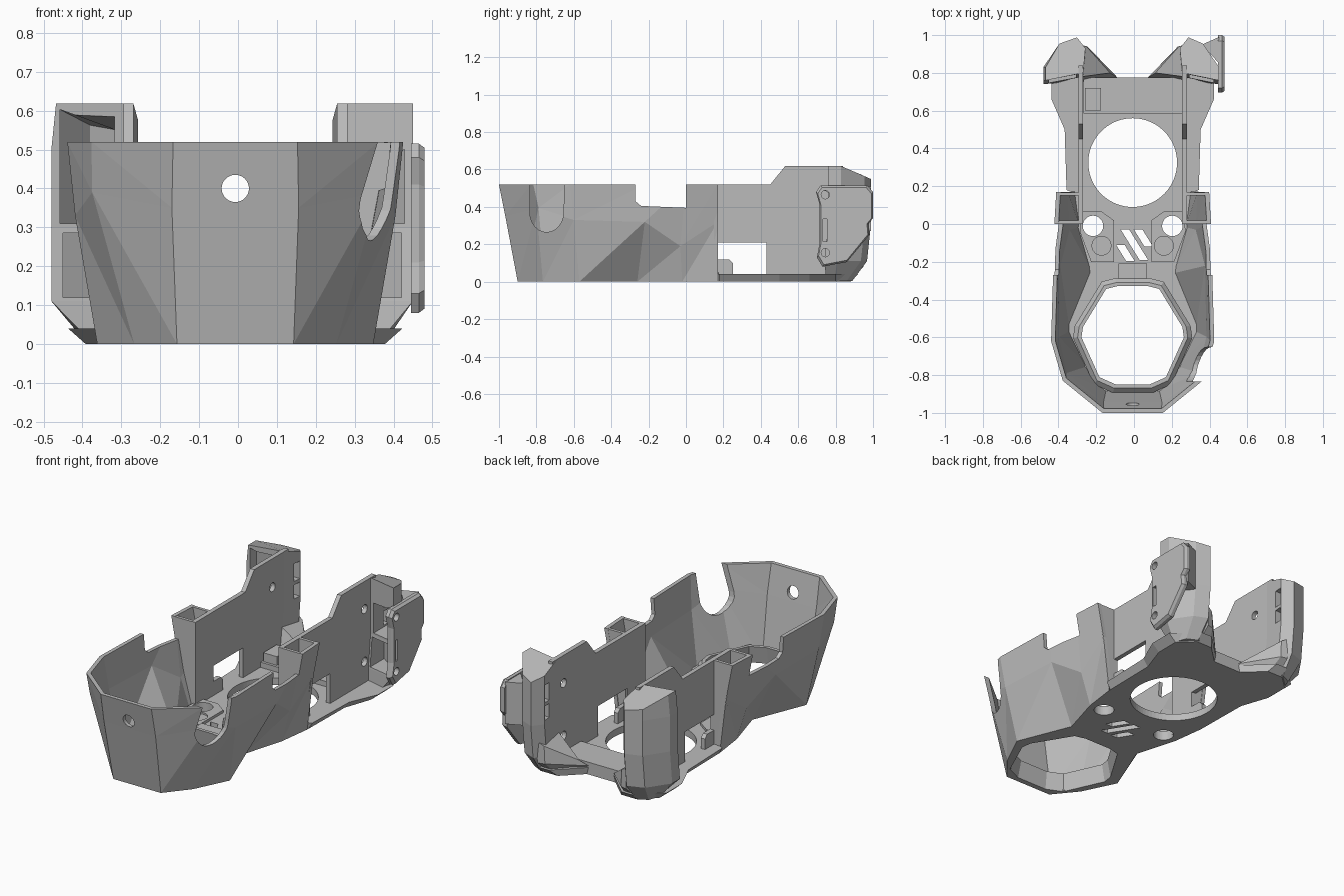
import bpy, bmesh, math

cube = bpy.data.objects.get("Cube")
if cube:
    bpy.data.objects.remove(cube, do_unlink=True)

XC = -0.007          # symmetry plane
BIG = 1.2            # cutter reach

grey = bpy.data.materials.new("plain grey")
grey.use_nodes = True
grey.diffuse_color = (0.5, 0.5, 0.5, 1)
grey.node_tree.nodes["Principled BSDF"].inputs["Base Color"].default_value = (0.5, 0.5, 0.5, 1)


def finish(name, bm):
    mesh = bpy.data.meshes.new(name)
    bm.to_mesh(mesh)
    bm.free()
    mesh.materials.append(grey)
    ob = bpy.data.objects.new(name, mesh)
    bpy.context.collection.objects.link(ob)
    return ob


def loft(name, rings):
    """Skin closed rings of equal length and cap both ends."""
    bm = bmesh.new()
    rows = [[bm.verts.new(p) for p in ring] for ring in rings]
    n = len(rows[0])
    for low, up in zip(rows, rows[1:]):
        for i in range(n):
            j = (i + 1) % n
            bm.faces.new((low[i], up[i], up[j], low[j]))
    bm.faces.new(rows[0])
    bm.faces.new(rows[-1])
    bmesh.ops.recalc_face_normals(bm, faces=bm.faces)
    return finish(name, bm)


def facet_sheet(name, rings):
    """Open triangulated sheet whose diagonals mirror about the middle."""
    bm = bmesh.new()
    rows = [[bm.verts.new(p) for p in ring] for ring in rings]
    n = len(rows[0])
    for low, up in zip(rows, rows[1:]):
        for i in range(n - 1):
            a, b, c, d = low[i], up[i], up[i + 1], low[i + 1]
            if i == n // 2 - 1:
                bm.faces.new((a, b, c, d))
            elif i < n // 2:
                bm.faces.new((a, b, d))
                bm.faces.new((b, c, d))
            else:
                bm.faces.new((a, b, c))
                bm.faces.new((a, c, d))
    return finish(name, bm)


def prism(name, pts, axis, lo, hi):
    place = {"X": lambda a, b, t: (t, a, b),
             "Y": lambda a, b, t: (a, t, b),
             "Z": lambda a, b, t: (a, b, t)}[axis]
    return loft(name, [[place(a, b, t) for a, b in pts] for t in (lo, hi)])


def box(name, x0, x1, y0, y1, z0, z1):
    return prism(name, [(x0, y0), (x1, y0), (x1, y1), (x0, y1)], "Z", z0, z1)


def circle(a, b, r, n=48):
    return [(a + r * math.cos(2 * math.pi * i / n), b + r * math.sin(2 * math.pi * i / n)) for i in range(n)]


def both(half):
    """Right half listed front to rear, returned as a full symmetric outline."""
    return [(XC + p[0], *p[1:]) for p in reversed(half)] + [(XC - p[0], *p[1:]) for p in half]


def apply(ob, mod):
    bpy.context.view_layer.objects.active = ob
    bpy.ops.object.modifier_apply(modifier=mod.name)


def cut(ob, *cutters):
    for c in cutters:
        c.hide_render = True
        mod = ob.modifiers.new("cut", "BOOLEAN")
        mod.operation, mod.solver, mod.object = "DIFFERENCE", "EXACT", c
        apply(ob, mod)
        bpy.data.objects.remove(c, do_unlink=True)


# Faceted front shell
base = [(0.15, -0.9), (0.26, -0.765), (0.355, -0.57), (0.23, -0.26), (0.30, -0.02), (0.325, 0.17)]
waist = [(0.163, -0.966, 0.35), (0.368, -0.8, 0.39), (0.412, -0.6, 0.33),
         (0.405, -0.22, 0.32), (0.355, -0.03, 0.19), (0.365, 0.17, 0.32)]
rim = [(0.16, -1.0), (0.37, -0.83), (0.432, -0.62), (0.42, -0.22), (0.415, 0), (0.405, 0.17)]
shell = facet_sheet("front_shell", [both([(x, y, 0) for x, y in base]), both(waist),
                                    both([(x, y, 0.52) for x, y in rim])])
thick = shell.modifiers.new("wall", "SOLIDIFY")
thick.thickness, thick.offset, thick.use_even_offset = 0.022, -1, True
apply(shell, thick)
slot = [(-0.645, 0.7), (-0.83, 0.7)] + [
    (-0.745 + 0.09 * math.cos(a), 0.37 + 0.105 * math.sin(a))
    for a in (math.pi * (1 + i / 12) for i in range(13))]
cut(shell,
    box("rim_trim_cutter", -BIG, BIG, -BIG, BIG, 0.519, 0.8),
    box("foot_trim_cutter", -BIG, BIG, -BIG, BIG, -0.3, 0.0),
    prism("front_hole_cutter", circle(XC, 0.4, 0.035), "Y", -BIG, -0.8),
    prism("side_slot_cutter", slot, "X", 0.25, 0.6),
    prism("rim_notch_cutter", [(-0.27, 0.7), (-0.27, 0.43), (-0.24, 0.405), (0.0, 0.395), (0.0, 0.7)],
          "X", -BIG, BIG))

# Floor plate with chamfered tail
tail_low = [(0.33, 0.5), (0.385, 0.66), (0.385, 0.8), (0.30, 0.88), (0.2, 0.88), (0.09, 0.775)]
tail_up = [(0.36, 0.5), (0.43, 0.66), (0.43, 0.8), (0.30, 0.92), (0.23, 0.92), (0.08, 0.775)]
floor = loft("floor_plate", [
    both([(x, y, 0) for x, y in base + [(0.325, 0.18)] + tail_low]),
    both([(x, y, 0.04) for x, y in base + [(0.35, 0.18)] + tail_up])])
opening = [(0.09, -0.848), (0.175, -0.81), (0.27, -0.6), (0.262, -0.545), (0.14, -0.345), (0.08, -0.33)]


def opening_ring(scale, z):
    return both([(x * scale, -0.58 + (y + 0.58) * scale, z) for x, y in opening])


def opening_cutter():
    return loft("opening_cutter", [opening_ring(1.09, -0.02), opening_ring(0.99, 0.12)])


collar = loft("opening_collar", [opening_ring(1.1, 0.03), opening_ring(1.17, 0.075), opening_ring(1.08, 0.1)])
cut(collar, opening_cutter())


def slit(x0, y0, length):
    dx, dy, w = 0.62 * length, -length, 0.045
    return prism("slit_cutter", [(x0, y0), (x0 + w, y0), (x0 + w + dx, y0 + dy), (x0 + dx, y0 + dy)], "Z", -0.1, 0.2)


cut(floor, opening_cutter(),
    prism("round_cutter", circle(XC, 0.325, 0.235, 72), "Z", -0.1, 0.2),
    slit(-0.07, -0.03, 0.16), slit(0.0, -0.03, 0.09), slit(-0.095, -0.11, 0.085))

# Bridge between the openings, and the raised tail bar
box("floor_bridge", XC - 0.075, XC + 0.075, -0.29, -0.21, 0.03, 0.075)
box("tail_bar", XC - 0.26, XC + 0.26, 0.585, 0.775, 0.03, 0.07)
box("tail_block", -0.26, -0.175, 0.6, 0.72, 0.06, 0.12)

wall_profile = [(0, 0.02), (0.25, 0.02), (0.25, 0.1), (0.23, 0.12), (0.165, 0.12), (0.165, 0.21),
                (0.43, 0.21), (0.43, 0.02), (0.84, 0.02), (0.84, 0.618), (0.53, 0.618), (0.45, 0.519), (0, 0.519)]

for s, side in ((1, "left"), (-1, "right")):
    def X(x):
        return XC + s * x

    # Mounting pads with a screw hole and a blind recess
    pad = prism(side + "_floor_pad", [(X(0.1), -0.2), (X(0.22), -0.2), (X(0.28), -0.04), (X(0.27), 0.07),
                                      (X(0.17), 0.07), (X(0.1), 0.02)], "Z", 0.03, 0.055)
    cut(pad, prism("screw_cutter", circle(X(0.21), -0.01, 0.054), "Z", -0.1, 0.2),
        prism("recess_cutter", circle(X(0.165), -0.115, 0.05), "Z", 0.045, 0.2))
    cut(floor, prism("screw_cutter", circle(X(0.21), -0.01, 0.054), "Z", -0.1, 0.2))

    # Upright side wall
    wall = prism(side + "_side_wall", wall_profile, "X", X(0.262), X(0.288))
    holes = [(0.74, 0.16), (0.74, 0.46)] if s > 0 else [(0.695, 0.455)]
    cut(wall, *[prism("wall_hole_cutter", circle(y, z, 0.025, 24), "X", X(0.2), X(0.35)) for y, z in holes])

    # Hollow column between shell and wall
    for y, part, foot_x, mid_x in ((0.0, "front", 0.29, 0.35), (0.15, "rear", 0.315, 0.355)):
        prism(f"{side}_column_{part}", [(X(0.27), 0.01), (X(foot_x), 0.01), (X(mid_x), 0.25), (X(0.40), 0.518),
                                        (X(0.27), 0.518)], "Y", y, y + 0.018)

    # Rear horn, hollow towards the front
    out, top_in, pocket_top = (0.457, 0.0, 0.5) if s > 0 else (0.473, 0.012, 0.603)
    foot = [(0.26, 0.78), (0.37, 0.75), (0.385, 0.79), (0.36, 0.86), (0.30, 0.89), (0.25, 0.87)]
    body = [(0.262, 0.80), (out, 0.76), (out, 0.83), (out - 0.085, 0.955), (0.295, 0.988), (0.25, 0.93)]

    def slope(y):
        return 0.45 * max(0, y - 0.835)

    horn = loft(side + "_horn", [
        [(X(x), y, 0.005) for x, y in foot],
        [(X(x), y - 0.02, 0.11) for x, y in body],
        [(X(x), y, 0.3) for x, y in body],
        [(X(x), y, 0.5) for x, y in body],
        [(X(x - top_in if x > 0.4 else x), y, 0.618 - slope(y)) for x, y in body]])
    pocket = [(0.31, 0.7), (out - 0.022, 0.7), (out - 0.022, 0.82), (out - 0.1, 0.925), (0.31, 0.95)]
    cut(horn,
        loft("upper_pocket_cutter", [[(X(x), y, 0.31) for x, y in pocket],
                                     [(X(x), y, pocket_top - slope(y)) for x, y in pocket]]),
        prism("lower_pocket_cutter", [(X(0.30), 0.7), (X(out - 0.03), 0.7), (X(out - 0.03), 0.81),
                                      (X(0.30), 0.9)], "Z", 0.12, 0.285),
        box("upper_slit_cutter", X(0.2), X(0.34), 0.88, 0.925, 0.42, 0.52),
        box("lower_slit_cutter", X(0.2), X(0.34), 0.88, 0.925, 0.32, 0.4))

    # Low gusset from the tail edge to the horn
    loft(side + "_tail_gusset", [
        [(X(0.10), 0.74, 0.01), (X(0.22), 0.87, 0.01), (X(0.28), 0.87, 0.01), (X(0.27), 0.74, 0.01)],
        [(X(0.08), 0.775, 0.05), (X(0.24), 0.94, 0.08), (X(0.28), 0.95, 0.08), (X(0.27), 0.76, 0.05)],
        [(X(0.12), 0.80, 0.08), (X(0.245), 0.94, 0.18), (X(0.28), 0.95, 0.2), (X(0.27), 0.78, 0.2)]])

# Screw plate with a chamfered outer face on one horn
outline = [(0.70, 0.13), (0.73, 0.08), (0.78, 0.09), (0.86, 0.105), (0.98, 0.25), (0.975, 0.31), (1.0, 0.34),
           (1.0, 0.48), (0.97, 0.515), (0.72, 0.515), (0.695, 0.48), (0.715, 0.41), (0.715, 0.21)]
inset = [(0.85 + 0.94 * (y - 0.85), 0.3 + 0.95 * (z - 0.3)) for y, z in outline]
plate = loft("screw_plate", [[(x, y, z) for y, z in ring]
                             for x, ring in ((0.445, outline), (0.465, outline), (0.48, inset))])
cut(plate, *[prism("plate_hole_cutter", circle(0.745, z, 0.022, 24), "X", 0.4, 0.55) for z in (0.155, 0.465)],
    box("plate_slot_cutter", 0.4, 0.55, 0.733, 0.755, 0.215, 0.335))
prism("plate_brace", [(0.36, 0.95), (0.45, 0.85), (0.45, 0.99)], "Z", 0.27, 0.51)
